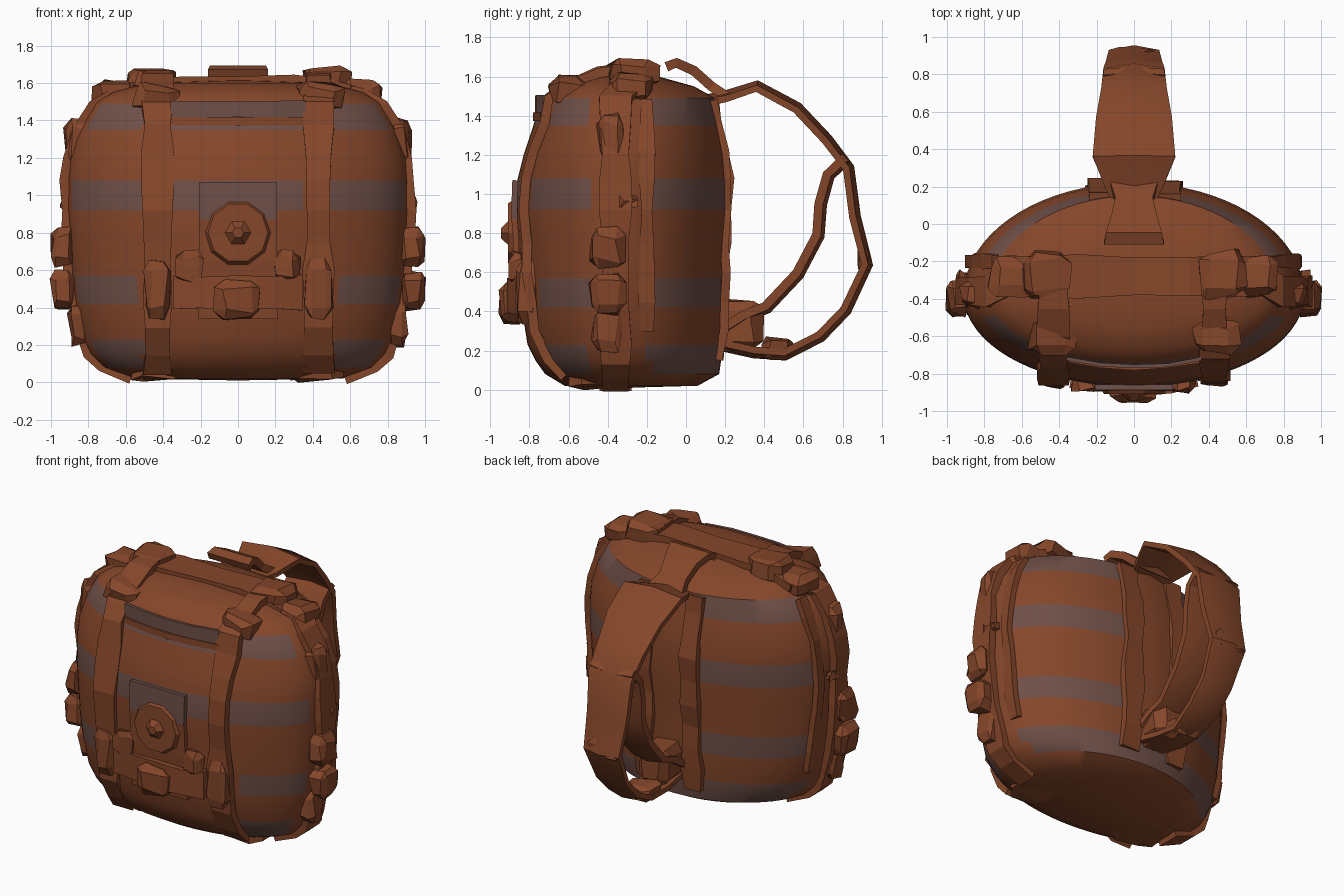
import bpy, bmesh, math, random
from mathutils import Vector

if "Cube" in bpy.data.objects:
    bpy.data.objects.remove(bpy.data.objects["Cube"])
random.seed(4)

def material(name, col):
    m = bpy.data.materials.new(name)
    m.diffuse_color = (*col, 1)
    m.use_nodes = True
    m.node_tree.nodes["Principled BSDF"].inputs["Base Color"].default_value = m.diffuse_color
    return m

LEATHER = material("brown_leather", (0.235, 0.062, 0.023))
BAND = material("grey_band", (0.158, 0.078, 0.064))
CY = -0.38
# z, half width, front depth, back depth
RINGS = [(0.02, .56, .24, .44), (0.08, .72, .34, .55), (0.15, .79, .39, .56), (.23, .83, .43, .57),
         (.42, .87, .46, .58), (.57, .89, .47, .58), (.75, .90, .48, .59), (.92, .91, .49, .60),
         (1.08, .91, .48, .60), (1.2, .90, .45, .59), (1.35, .85, .40, .56), (1.49, .77, .36, .53),
         (1.55, .67, .29, .42), (1.6, .48, .18, .24)]

def dims(z):
    z = min(max(z, RINGS[0][0]), RINGS[-1][0])
    for r, s in zip(RINGS, RINGS[1:]):
        if z <= s[0]:
            t = (z - r[0]) / (s[0] - r[0])
            return [r[i] + t * (s[i] - r[i]) for i in (1, 2, 3)]

def surf_y(x, z, front=True):
    a, f, b = dims(z)
    k = math.sqrt(max(0, 1 - (x / a) ** 2))
    return CY - f * k if front else CY + b * k

def surf_x(y, z):
    a, f, b = dims(z)
    d = f if y < CY else b
    return a * math.sqrt(max(0, 1 - ((y - CY) / d) ** 2))

def finish(name, bm, mat=LEATHER, smooth=25):
    bmesh.ops.recalc_face_normals(bm, faces=bm.faces)
    me = bpy.data.meshes.new(name)
    bm.to_mesh(me)
    bm.free()
    ob = bpy.data.objects.new(name, me)
    bpy.context.collection.objects.link(ob)
    me.materials.append(mat)
    if smooth:
        bpy.context.view_layer.objects.active = ob
        ob.select_set(True)
        bpy.ops.object.shade_smooth_by_angle(angle=math.radians(smooth))
        ob.select_set(False)
    return ob

def strip(name, path, widths, axis, thick=.04, jitter=0.0, mat=LEATHER, bow=0.0, smooth=0):
    """Strap swept along a path, its width along the axis, its middle bowed outward."""
    bm = bmesh.new()
    axis = Vector(axis)
    pts = [Vector(p) for p in path]
    n = len(pts)
    if not isinstance(widths, (list, tuple)):
        widths = [widths] * n
    rows = []
    for i, p in enumerate(pts):
        nor = (pts[min(i + 1, n - 1)] - pts[max(i - 1, 0)]).cross(axis).normalized()
        p = p + nor * random.uniform(-jitter, jitter)
        w = widths[i] + random.uniform(-jitter, jitter)
        rows.append([bm.verts.new(p + axis * w * s + nor * (thick / 2 * t - bow * (1 - abs(s))))
                     for s, t in ((-1, -1), (0, -1), (1, -1), (1, 1), (0, 1), (-1, 1))])
    for r, s in zip(rows, rows[1:]):
        for j in range(6):
            k = (j + 1) % 6
            bm.faces.new((r[j], r[k], s[k], s[j]))
    bm.faces.new(rows[0])
    bm.faces.new(rows[-1])
    return finish(name, bm, mat, smooth)

def lump(name, loc, size, jitter=.015):
    """Crumpled buckle or pouch: a bevelled box with uneven corners."""
    bm = bmesh.new()
    bmesh.ops.create_cube(bm, size=1)
    bmesh.ops.bevel(bm, geom=bm.edges[:], offset=.2, segments=1, affect='EDGES')
    for v in bm.verts:
        v.co = Vector([loc[i] + v.co[i] * size[i] + random.uniform(-jitter, jitter) for i in range(3)])
    return finish(name, bm, smooth=0)

# Body shell, with band faces chosen by height and direction
bm = bmesh.new()
N = 72
rings = []
for z, a, f, b in RINGS:
    ring = []
    for i in range(N):
        t = 2 * math.pi * (i + .5) / N
        s = math.sin(t)
        ring.append(bm.verts.new((a * math.cos(t), CY + s * (f if s < 0 else b), z)))
    rings.append(ring)
for r, s in zip(rings, rings[1:]):
    for i in range(N):
        j = (i + 1) % N
        bm.faces.new((r[i], r[j], s[j], s[i]))
for ring, z, y in ((rings[0], .01, -.3), (rings[-1], 1.615, -.36)):
    c = bm.verts.new((0, y, z))
    for i in range(N):
        bm.faces.new((ring[i], ring[(i + 1) % N], c))
for fc in bm.faces:
    c = fc.calc_center_median()
    front, x = c.y < CY, abs(c.x)
    band = any(lo < c.z < hi for lo, hi in ((.07, .23), (.42, .57), (.92, 1.08), (1.35, 1.49)))
    if front:
        band = band and (x > .52 or (x < .35 and c.z > .9)) and c.y < -.49
    else:
        band = band and c.y > -.19 and (x > .2 or c.z < .3)
    fc.material_index = int(band)
body = finish("pack_body", bm, smooth=40)
body.data.materials.append(BAND)

# Seam ridge running around the sides and over the top
half = [(r[1] + .012, r[0]) for r in RINGS]
loop = half + [(.3, 1.62), (0, 1.61)] + [(-x, z) for x, z in [(.3, 1.62)] + half[::-1]]
strip("side_seam", [(x, CY + (.02 if z < 1.5 else .1), z) for x, z in loop],
      [.075 if z < 1.5 else .11 for x, z in loop], (0, 1, 0), .05, .012)

ZS = [.06, .15, .3, .45, .6, .75, .92, 1.08, 1.22, 1.37, 1.48, 1.56]
for s, side in ((-1, "left"), (1, "right")):
    # Front straps climbing over the lid
    x = .43 * s
    path = [(x, surf_y(x, z) - .012, z) for z in ZS] + [(x, -.45, 1.63), (x, -.28, 1.64)]
    strip(side + "_front_strap", path, .075, (1, 0, 0), .05, .015)
    # Back and side ribs
    path = [(.18 * s, surf_y(.18, z, False) + .005, z) for z in ZS[1:-1]]
    strip(side + "_back_rib", path, .07, (1, 0, 0), .045, .012)
    path = [(s * (surf_x(-.2, z) + .005), -.2, z) for z in ZS[2:-1]]
    strip(side + "_side_rib", path, .035, (0, 1, 0), .04, .01)
    # Buckles on the side seam
    lump(side + "_upper_buckle", (.93 * s, -.4, .72), (.12, .17, .2))
    lump(side + "_lower_buckle", (.935 * s, -.4, .49), (.12, .17, .2))
    lump(side + "_rib_buckle", (.92 * s, -.3, .96), (.06, .09, .06))
    lump(side + "_lower_seam_fold", (.85 * s, -.4, .31), (.11, .15, .22))
    lump(side + "_shoulder_fold", (.86 * s, -.38, 1.28), (.12, .13, .26))
    lump(side + "_upper_seam_fold", (.66 * s, -.28, 1.54), (.22, .2, .14))
    # Folds on the lid and front straps
    lump(side + "_lid_fold", (.47 * s, -.27, 1.61), (.24, .24, .13), .02)
    lump(side + "_lid_front_fold", (.44 * s, -.6, 1.52), (.24, .18, .14), .02)
    lump(side + "_strap_pouch", (.43 * s, -.81, .5), (.14, .12, .32))
    lump(side + "_foot", (.42 * s, -.42, .045), (.3, .34, .07))
    lump(side + "_pocket_tab", (.26 * s, -.86, .62), (.13, .07, .16))

# Front flap panel with a grey top
path = [(0, surf_y(0, z) - .01, z) for z in (.34, .5, .65, .8, .87, .95, 1.07)]
panel = strip("front_panel", path, .21, (1, 0, 0), .03, .003)
panel.data.materials.append(BAND)
for p in panel.data.polygons:
    p.material_index = int(p.center.z > .87)

# Lid lip, pocket and round clasp
path = [(x, surf_y(x, 1.44) - .008, 1.46) for x in (-.36, -.18, 0, .18, .36)]
strip("lid_lip", path, .045, (0, 0, 1), .02, .004, BAND)
path = [(x, surf_y(x, 1.4) - .004, 1.395) for x in (-.36, -.18, 0, .18, .36)]
strip("lid_lip_edge", path, .022, (0, 0, 1), .02, .004)
path = [(x, -.885 + .35 * x * x, .48) for x in (-.34, -.2, -.1, 0, .1, .2, .34)]
strip("pocket_cuff", path, .09, (0, 0, 1), .06, .008)
lump("front_pocket", (0, -.89, .44), (.24, .11, .2))

def disc(name, r1, r2, y0, y1, sides):
    bm = bmesh.new()
    a, b = [[bm.verts.new((r * math.cos(2 * math.pi * i / sides), y,
                           .8 + r * math.sin(2 * math.pi * i / sides))) for i in range(sides)]
            for r, y in ((r1, y0), (r2, y1))]
    for i in range(sides):
        j = (i + 1) % sides
        bm.faces.new((a[i], a[j], b[j], b[i]))
    bm.faces.new(a)
    bm.faces.new(b)
    return finish(name, bm, smooth=0)

disc("clasp_plate", .19, .16, -.86, -.91, 10)
disc("clasp_knob", .08, .03, -.90, -.945, 6)

# Top tab leading into the shoulder loop
strip("top_tab", [(0, y, z) for y, z in ((-.1, 1.65), (-.05, 1.67), (.04, 1.63), (.13, 1.55), (.22, 1.49))],
      [.16, .15, .12, .1, .13], (1, 0, 0), .05)
# Outer shoulder loop behind the back
outer = [(.1, 1.47), (.2, 1.49), (.36, 1.54), (.56, 1.43), (.71, 1.27), (.82, 1.13), (.85, .88),
         (.91, .64), (.81, .41), (.68, .28), (.5, .19), (.35, .2), (.14, .25)]
strip("outer_shoulder_strap", [(0, y, z) for y, z in outer],
      [.1, .16, .22, .2, .18, .16, .15, .13, .12, .11, .1, .11, .12], (1, 0, 0), .035, .005,
      bow=.025, smooth=30)
# Inner padding of the loop
inner = [(.81, 1.19), (.72, 1.1), (.68, .95), (.67, .79), (.56, .6), (.4, .43), (.3, .38), (.16, .3)]
strip("inner_shoulder_strap", [(0, y, z) for y, z in inner],
      [.16, .16, .15, .14, .13, .12, .12, .13], (1, 0, 0), .045, .006, bow=.02, smooth=30)
lump("strap_end_buckle", (0, .91, .66), (.22, .05, .14))
lump("strap_anchor", (0, .26, .33), (.22, .26, .26))
lump("strap_tail", (0, .47, .21), (.18, .16, .1))
